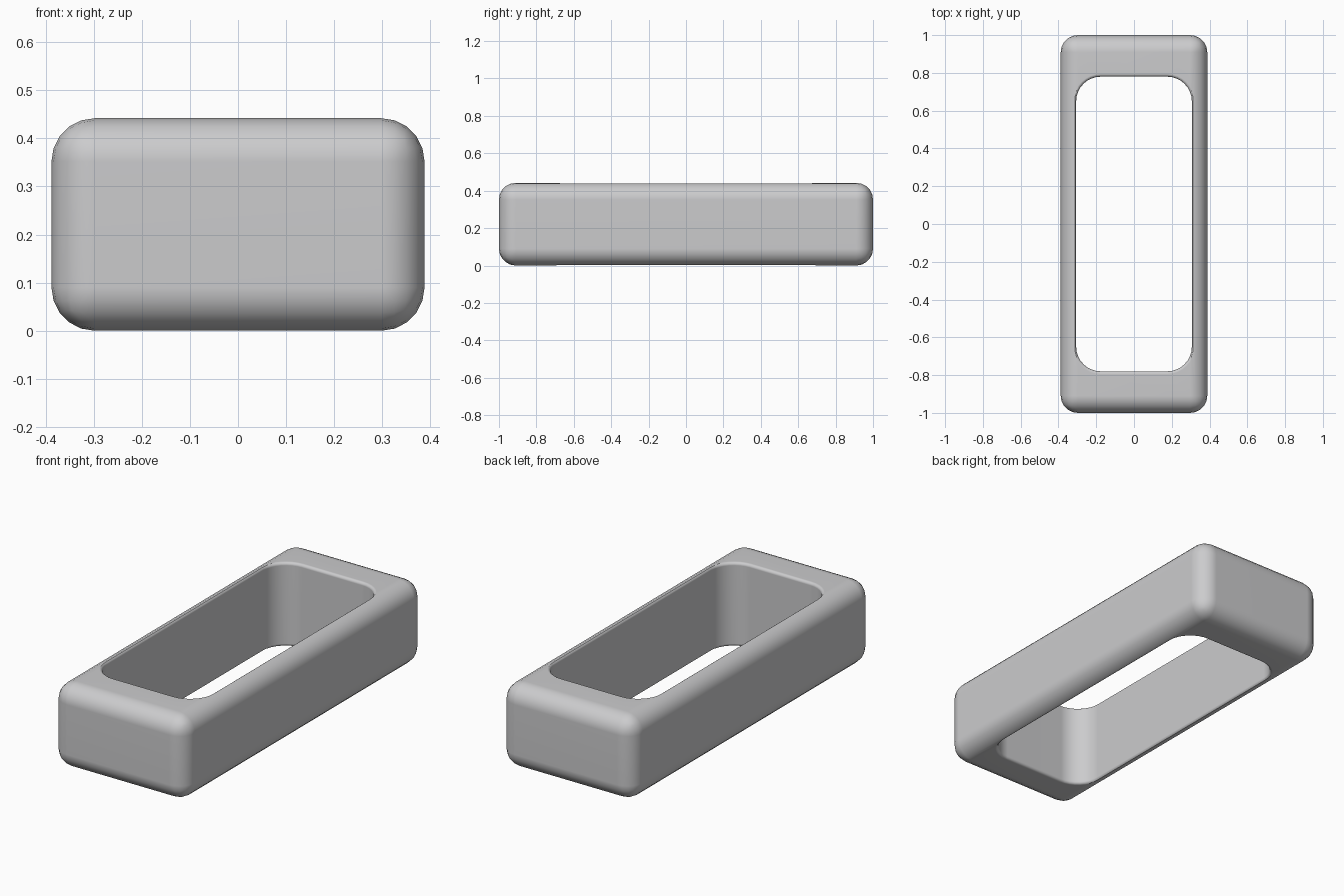
import bpy, bmesh, math

if "Cube" in bpy.data.objects:
    bpy.data.objects.remove(bpy.data.objects["Cube"])

LENGTH, WIDTH, HEIGHT = 2.0, 0.776, 0.442
EDGE = 0.09       # rounding of the outer edges
FLARE = 0.015     # small rounding around the opening

grey = bpy.data.materials.new("light grey")
grey.diffuse_color = (0.6, 0.6, 0.61, 1)
grey.use_nodes = True
grey.node_tree.nodes["Principled BSDF"].inputs["Base Color"].default_value = grey.diffuse_color


def add_object(name, bm):
    mesh = bpy.data.meshes.new(name)
    bmesh.ops.recalc_face_normals(bm, faces=bm.faces)
    bm.to_mesh(mesh)
    bm.free()
    obj = bpy.data.objects.new(name, mesh)
    bpy.context.collection.objects.link(obj)
    return obj


def rounded_rect(hx, hy, r, steps=8):
    """Outline of a rectangle with round corners."""
    pts = []
    for i, (sx, sy) in enumerate([(1, 1), (-1, 1), (-1, -1), (1, -1)]):
        for k in range(steps + 1):
            a = math.pi / 2 * (i + k / steps)
            pts.append((sx * (hx - r) + r * math.cos(a),
                        sy * (hy - r) + r * math.sin(a)))
    return pts


# Outer block with rounded edges
bm = bmesh.new()
bmesh.ops.create_cube(bm, size=1)
for v in bm.verts:
    v.co = (v.co.x * WIDTH, v.co.y * LENGTH, (v.co.z + 0.5) * HEIGHT)
bmesh.ops.bevel(bm, geom=bm.edges[:], offset=EDGE, segments=5, profile=0.5,
                affect='EDGES')
frame = add_object("frame", bm)
frame.data.materials.append(grey)

# Opening cutter: straight walls with a rounded flare at both ends
lower = [(-0.1, FLARE)]
for k in range(5):
    a = math.pi / 2 * k / 4
    lower.append((FLARE * (1 - math.cos(a)), FLARE * (1 - math.sin(a))))
lower = [lower[0]] + sorted(lower[1:])
levels = lower + [(HEIGHT - z, off) for z, off in reversed(lower)]
bm = bmesh.new()
rings = [[bm.verts.new((x, y, z)) for x, y in
          rounded_rect(0.306 + off, 0.78 + off, 0.13 + off)]
         for z, off in levels]
for a, b in zip(rings, rings[1:]):
    for i in range(len(a)):
        j = (i + 1) % len(a)
        bm.faces.new((a[i], a[j], b[j], b[i]))
bm.faces.new(rings[0])
bm.faces.new(rings[-1])
cutter = add_object("opening_cutter", bm)
cutter.data.materials.append(grey)

# Cut the opening, then remove the cutter
cut = frame.modifiers.new("opening", 'BOOLEAN')
cut.operation, cut.solver, cut.object = 'DIFFERENCE', 'EXACT', cutter
bpy.context.view_layer.objects.active = frame
frame.select_set(True)
bpy.ops.object.modifier_apply(modifier=cut.name)
bpy.data.objects.remove(cutter)

# Smooth shading, flat faces kept flat
bpy.ops.object.shade_smooth_by_angle(angle=math.radians(35))
frame.modifiers.new("flat_faces", 'WEIGHTED_NORMAL').keep_sharp = True
